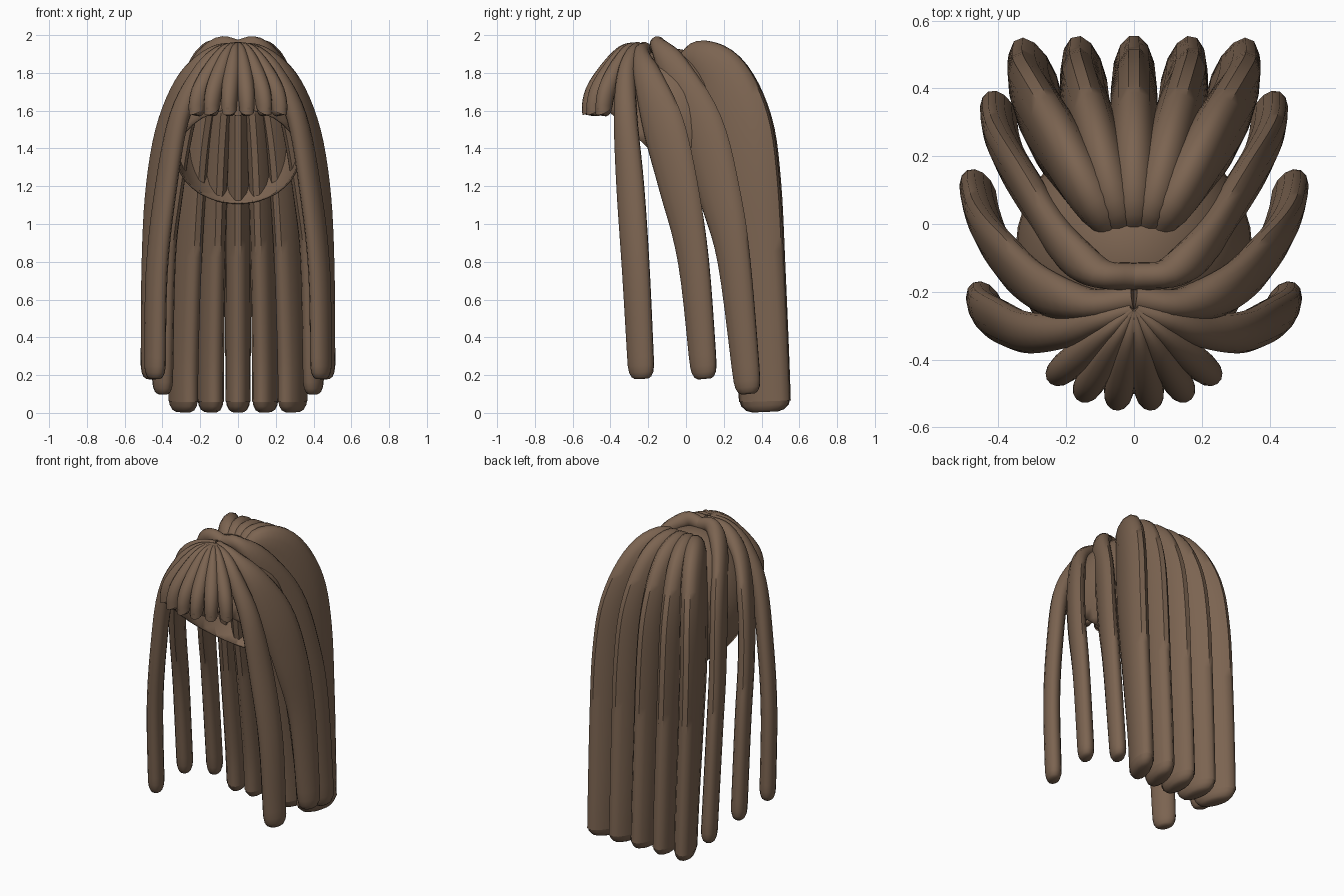
import bpy, bmesh, math
from mathutils import Vector

cube = bpy.data.objects.get("Cube")
if cube:
    bpy.data.objects.remove(cube)

brown = bpy.data.materials.new("hair_brown")
brown.use_nodes = True
brown.diffuse_color = (0.2, 0.127, 0.082, 1)
bsdf = brown.node_tree.nodes["Principled BSDF"]
bsdf.inputs["Base Color"].default_value = brown.diffuse_color
bsdf.inputs["Roughness"].default_value = 0.8

SIDES = 14
STEPS = 5


def finish(name, bm):
    bmesh.ops.recalc_face_normals(bm, faces=bm.faces)
    mesh = bpy.data.meshes.new(name)
    bm.to_mesh(mesh)
    bm.free()
    mesh.materials.append(brown)
    obj = bpy.data.objects.new(name, mesh)
    bpy.context.collection.objects.link(obj)
    bpy.ops.object.select_all(action='DESELECT')
    bpy.context.view_layer.objects.active = obj
    obj.select_set(True)
    bpy.ops.object.shade_smooth_by_angle(angle=math.radians(50))
    return obj


def spline(values):
    """Catmull-Rom samples through a list of vectors."""
    p = [2 * values[0] - values[1]] + values + [2 * values[-1] - values[-2]]
    out = []
    for i in range(1, len(p) - 2):
        a, b, c, d = p[i - 1:i + 3]
        for k in range(STEPS):
            t = k / STEPS
            out.append(0.5 * (2 * b + (c - a) * t + (2 * a - 5 * b + 4 * c - d) * t * t
                              + (3 * b - a - 3 * c + d) * t ** 3))
    return out + [values[-1]]


def strand(name, path, sizes, across, tip=0.07):
    """Sweep an oval lock of hair; sizes are (width along across, depth)."""
    pts = spline([Vector(p) for p in path])
    dims = spline([Vector(s) for s in sizes])
    # extra rings round off the tip
    last, prev = pts[-1], pts[-2]
    back = (prev - last).normalized()
    pts[-1:] = [last + back * tip * f for f in (1, 0.5, 0.15, 0)]
    dims[-1:] = [dims[-1] * f for f in (1, 0.92, 0.74, 0.5)]
    across = Vector(across)
    bm = bmesh.new()
    rings = []
    for i, (p, d) in enumerate(zip(pts, dims)):
        t = (pts[min(i + 1, len(pts) - 1)] - pts[max(i - 1, 0)]).normalized()
        n = t.cross(across).normalized()
        s = n.cross(t)
        ring = []
        for k in range(SIDES):
            a = math.tau * k / SIDES
            ring.append(bm.verts.new(p + s * math.cos(a) * d.x / 2 + n * math.sin(a) * d.y / 2))
        rings.append(ring)
    for r, q in zip(rings, rings[1:]):
        for k in range(SIDES):
            j = (k + 1) % SIDES
            bm.faces.new((r[k], r[j], q[j], q[k]))
    bm.faces.new(rings[0])
    bm.faces.new(rings[-1])
    return finish(name, bm)


# scalp cap: an oval shell cut along a slope from brow to nape
bm = bmesh.new()
bmesh.ops.create_uvsphere(bm, u_segments=32, v_segments=20, radius=1)
for v in bm.verts:
    v.co = Vector((v.co.x * 0.35, v.co.y * 0.36 - 0.08, v.co.z * 0.45 + 1.48))
bmesh.ops.bisect_plane(bm, geom=bm.verts[:] + bm.edges[:] + bm.faces[:],
                       plane_co=(0, -0.22, 1.42), plane_no=(0, 0.93, 1), clear_inner=True)
cap = finish("scalp_cap", bm)
shell = cap.modifiers.new("thickness", 'SOLIDIFY')
shell.thickness = 0.01

# back locks: five deep strands fanning from the crown
back = [(0.18, -0.02, 1.86), (0.42, 0.075, 1.865), (0.64, 0.18, 1.76), (0.83, 0.26, 1.52),
        (0.93, 0.31, 1.2), (0.98, 0.362, 0.75), (1, 0.405, 0.3), (1, 0.42, 0.005)]
back_size = [(0.1, 0.08), (0.135, 0.23), (0.15, 0.34), (0.15, 0.41),
             (0.148, 0.4), (0.14, 0.34), (0.135, 0.29), (0.13, 0.28)]
for i in range(-2, 3):
    strand(f"back_lock_{i + 3}", [(f * i * 0.145, y, z) for f, y, z in back],
           back_size, (1, -0.2 * i, 0))

# side locks: three strands per side, from the parting over the temple
side_locks = {
    "front": ([(0, -0.25, 1.92), (0.1, -0.28, 1.89), (0.2, -0.315, 1.79), (0.31, -0.32, 1.57),
               (0.38, -0.295, 1.2), (0.43, -0.265, 0.75), (0.44, -0.235, 0.18)],
              [0.06, 0.08, 0.1, 0.13, 0.16, 0.16, 0.15], 0.55),
    "middle": ([(0, -0.22, 1.92), (0.13, -0.235, 1.89), (0.26, -0.2, 1.77), (0.36, -0.12, 1.52),
                (0.42, -0.04, 1.2), (0.45, 0.04, 0.8), (0.46, 0.098, 0.18)],
               [0.08, 0.09, 0.16, 0.24, 0.23, 0.18, 0.15], 0.5),
    "rear": ([(0, -0.155, 1.93), (0.1, -0.145, 1.94), (0.2, -0.07, 1.83), (0.3, 0.08, 1.52),
              (0.36, 0.18, 1.15), (0.39, 0.255, 0.8), (0.4, 0.33, 0.1)],
             [0.08, 0.09, 0.17, 0.25, 0.24, 0.19, 0.15], 0.45),
}
for side, label in ((1, "left"), (-1, "right")):
    for name, (path, widths, lean) in side_locks.items():
        strand(f"{label}_{name}_lock", [(side * x, y, z) for x, y, z in path],
               [(w, 0.09 if k == 0 else 0.1) for k, w in enumerate(widths)],
               (side * lean, 1, 0))

# fringe: short strands fanning forward from the parting
fringe = [(0, 1.94), (0.3, 1.91), (0.62, 1.82), (0.9, 1.7), (1, 1.575)]
fringe_size = [(0.03, 0.05), (0.055, 0.08), (0.085, 0.09), (0.09, 0.1), (0.075, 0.1)]
tips = [(0.048, -0.51), (0.142, -0.488), (0.222, -0.44)]
tips = [(0, -0.46)] + tips + [(-x, y) for x, y in tips]
for i, (x, y) in enumerate(tips):
    strand(f"fringe_lock_{i + 1}",
           [(x * f, -0.25 + (y + 0.25) * f, z) for f, z in fringe],
           fringe_size, (-(y + 0.25), x, 0), tip=0.05)
